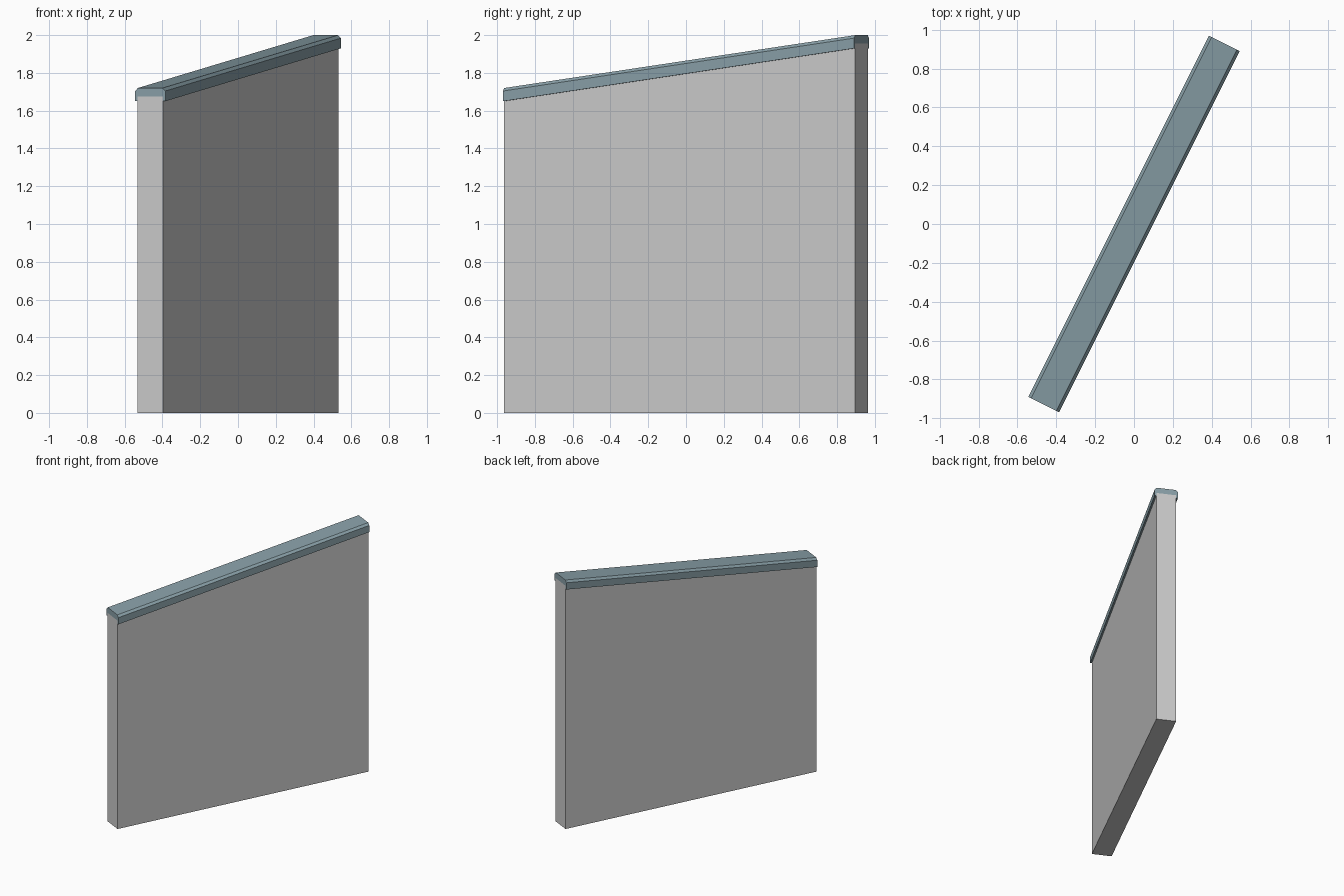
import bpy, math

if "Cube" in bpy.data.objects:
    bpy.data.objects.remove(bpy.data.objects["Cube"])

ANGLE = math.atan2(2, 1)      # direction of the wall in plan
HALF_LEN = 1.039
HALF_RISE = 0.14              # slope of the top over half the length
WALL_HALF = 0.076
CAP_HALF = 0.089


def sweep(name, low, high, color=None):
    """Join two matching end profiles of (across, z) points along the wall."""
    n = len(low)
    verts = [(-HALF_LEN, y, z) for y, z in low] + [(HALF_LEN, y, z) for y, z in high]
    faces = [(i, i + n, (i + 1) % n + n, (i + 1) % n) for i in range(n)]
    faces += [tuple(range(n)), tuple(reversed(range(n, 2 * n)))]
    mesh = bpy.data.meshes.new(name)
    mesh.from_pydata(verts, [], faces)
    obj = bpy.data.objects.new(name, mesh)
    bpy.context.collection.objects.link(obj)
    obj.rotation_euler.z = ANGLE
    if color:
        mat = bpy.data.materials.new(name + "_colour")
        mat.diffuse_color = color
        mat.use_nodes = True
        mat.node_tree.nodes["Principled BSDF"].inputs["Base Color"].default_value = mat.diffuse_color
        mesh.materials.append(mat)
    return obj


def wall_profile(top):
    w = WALL_HALF
    return [(w, 0), (-w, 0), (-w, top), (w, top)]


def cap_profile(top):
    # channel with chamfered upper edges and two lips over the wall sides
    w, c, inner = CAP_HALF, 0.016, WALL_HALF
    half = [(inner, top - 0.045), (inner, top - 0.07), (w, top - 0.07),
            (w, top - c), (w - c, top)]
    return [(-y, z) for y, z in half] + half[::-1]


MID = 2.0 - HALF_RISE
# wall body with sloping top
sweep("wall", wall_profile(MID - HALF_RISE - 0.045), wall_profile(MID + HALF_RISE - 0.045))
# metal coping
sweep("coping", cap_profile(MID - HALF_RISE), cap_profile(MID + HALF_RISE), (0.25, 0.35, 0.39, 1))
